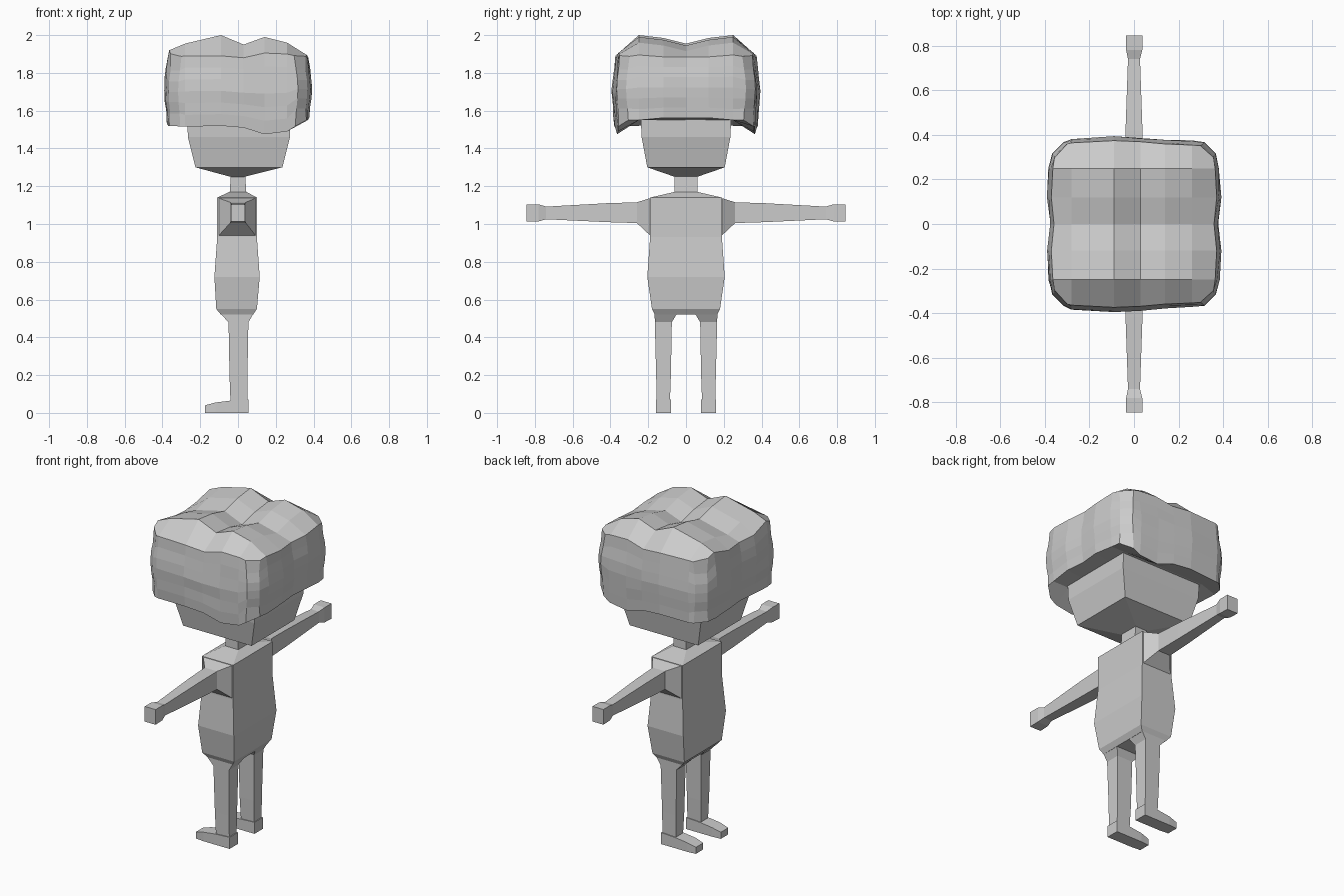
import bpy
import bmesh
import random

random.seed(4)
cube = bpy.data.objects.get("Cube")
if cube:
    bpy.data.objects.remove(cube, do_unlink=True)

GREY = (0.6, 0.6, 0.6, 1.0)
mat = bpy.data.materials.new("plain grey")
mat.use_nodes = True
mat.diffuse_color = GREY
mat.node_tree.nodes["Principled BSDF"].inputs["Base Color"].default_value = GREY


def finish(bm, name, mirror=False):
    """Turn a bmesh into a flat-shaded object, optionally mirrored across y."""
    bmesh.ops.recalc_face_normals(bm, faces=bm.faces)
    mesh = bpy.data.meshes.new(name)
    bm.to_mesh(mesh)
    bm.free()
    mesh.materials.append(mat)
    obj = bpy.data.objects.new(name, mesh)
    bpy.context.scene.collection.objects.link(obj)
    if mirror:
        mod = obj.modifiers.new("mirror", "MIRROR")
        mod.use_axis = (False, True, False)
        mod.use_clip = False
        mod.use_mirror_merge = False
    return obj


def loft(name, axis, sections, mirror=False):
    """Skin rectangles (position, a0, a1, b0, b1) along an axis;
    a and b are the two remaining axes in x, y, z order."""
    bm = bmesh.new()
    rings = []
    for p, a0, a1, b0, b1 in sections:
        ring = []
        for a, b in ((a0, b0), (a1, b0), (a1, b1), (a0, b1)):
            co = [a, b]
            co.insert("xyz".index(axis), p)
            ring.append(bm.verts.new(co))
        rings.append(ring)
    for r, s in zip(rings, rings[1:]):
        for i in range(4):
            j = (i + 1) % 4
            bm.faces.new((r[i], r[j], s[j], s[i]))
    bm.faces.new(rings[0])
    bm.faces.new(rings[-1])
    return finish(bm, name, mirror)


# Body
loft("torso", "z", [
    (0.52, -0.09, 0.08, -0.165, 0.165),
    (0.55, -0.115, 0.10, -0.18, 0.18),
    (0.72, -0.125, 0.115, -0.205, 0.205),
    (0.93, -0.11, 0.10, -0.19, 0.19),
    (1.14, -0.11, 0.10, -0.19, 0.19),
    (1.17, -0.045, 0.045, -0.06, 0.06)])
loft("neck", "z", [
    (1.15, -0.045, 0.045, -0.06, 0.06),
    (1.26, -0.038, 0.038, -0.06, 0.06)])
loft("head", "z", [
    (1.25, -0.04, 0.035, -0.06, 0.06),
    (1.30, -0.225, 0.235, -0.205, 0.205),
    (1.46, -0.265, 0.275, -0.235, 0.235),
    (1.70, -0.275, 0.28, -0.245, 0.245)])

# Limbs
loft("arms", "y", [
    (0.18, -0.11, 0.10, 0.93, 1.14),
    (0.26, -0.042, 0.042, 1.005, 1.115),
    (0.42, -0.038, 0.038, 1.01, 1.11),
    (0.74, -0.027, 0.027, 1.025, 1.092),
    (0.78, -0.035, 0.037, 1.014, 1.104),
    (0.845, -0.036, 0.038, 1.012, 1.104)], mirror=True)
loft("legs", "z", [
    (0.065, -0.04, 0.05, 0.085, 0.155),
    (0.20, -0.045, 0.05, 0.08, 0.158),
    (0.48, -0.05, 0.055, 0.075, 0.165),
    (0.522, -0.09, 0.08, 0.05, 0.166)], mirror=True)
loft("feet", "x", [
    (-0.175, 0.085, 0.155, 0.0, 0.04),
    (-0.12, 0.08, 0.16, 0.0, 0.055),
    (-0.04, 0.08, 0.16, 0.0, 0.065),
    (0.055, 0.08, 0.16, 0.0, 0.07)], mirror=True)

# Hair: a gridded box shaped by short profiles along each axis
X = [-0.345, -0.28, -0.09, 0.03, 0.14, 0.26, 0.345]       # column positions
Y = [0.0, 0.12, 0.25, 0.345]                              # row positions from centre
RIDGE = [1.93, 1.955, 2.0, 1.95, 1.99, 1.96, 1.89]        # crest height
RIM = [1.88, 1.89, 1.89, 1.88, 1.905, 1.90, 1.88]         # top of the side walls
HEM = [1.52, 1.515, 1.52, 1.51, 1.475, 1.49, 1.55]        # lower edge
SIDE_Y = [0.345, 0.36, 0.37, 0.365, 0.355, 0.35, 0.345]   # depth of the y walls
SIDE_X = [0.355, 0.367, 0.36, 0.345]                      # depth of the x walls
BULGE = [0.01, 0.014, 0.02, 0.022, 0.02, 0.012, 0.004]    # outward curve by height
DIP = [0.045, 0.015, 0.0]                                 # groove down the middle

bm = bmesh.new()
bmesh.ops.create_cube(bm, size=2)
bmesh.ops.subdivide_edges(bm, edges=bm.edges[:], cuts=5, use_grid_fill=True)
corner_verts = set()
for v in bm.verts:
    i, j, k = (round((c + 1) * 3) for c in v.co)
    r = abs(j - 3)
    sx, sy = (1 if i > 3 else -1), (1 if j > 3 else -1)
    x, y = X[i], sy * Y[r]
    on_x, on_y = i in (0, 6), r == 3
    # Walls bulge outward
    if on_x:
        x = sx * (SIDE_X[r] + BULGE[k])
    if on_y:
        y = sy * (SIDE_Y[i] + BULGE[k])
    # Heights of the crest, rim and hem
    if on_y:
        top = RIM[i]
    elif on_x:
        top = 1.895 if r == 2 else 1.885
        if i == 0 and r == 2:
            top = 1.92
    else:
        top = RIDGE[i] - DIP[r]
    low = HEM[i] + (0.012 if on_x and r < 2 else 0)
    if not on_x and not on_y:
        low = 1.55
    z = low + (top - low) * k / 6
    # Slight unevenness on the walls
    if 0 < k < 6 and (on_x != on_y):
        d = random.uniform(-0.004, 0.004)
        x += d if on_x else 0
        y += d if on_y else 0
    if on_x and on_y:
        corner_verts.add(v)
    v.co = (x, y, z)
upright = [e for e in bm.edges if all(v in corner_verts for v in e.verts)]
bmesh.ops.bevel(bm, geom=upright, offset=0.05, segments=1, affect="EDGES", clamp_overlap=True)
finish(bm, "hair")
